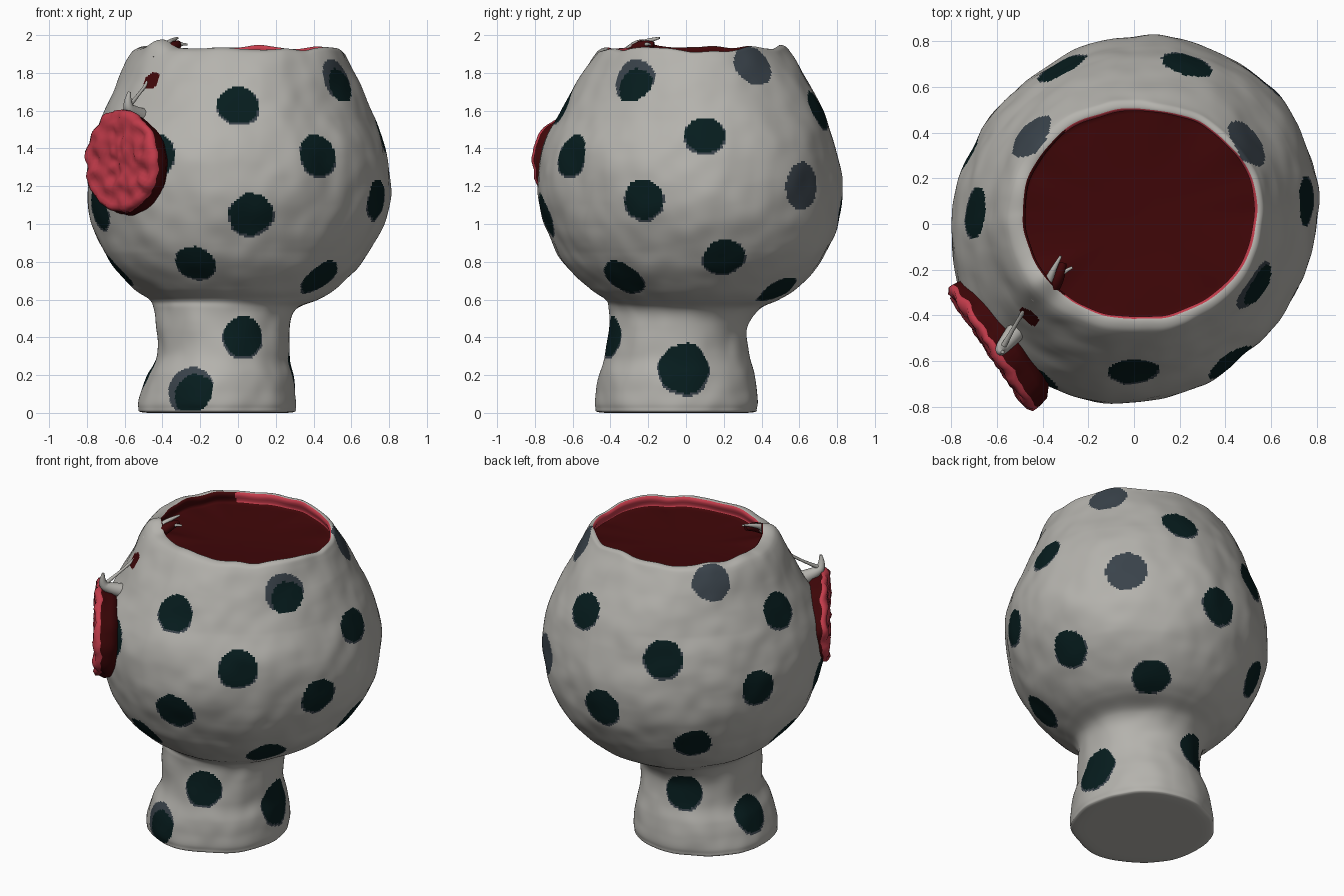
import bpy, bmesh, math
from mathutils import Vector, noise

if "Cube" in bpy.data.objects:
    bpy.data.objects.remove(bpy.data.objects["Cube"])

def material(name, rgb):
    m = bpy.data.materials.new(name)
    m.diffuse_color = (*rgb, 1)
    m.use_nodes = True
    m.node_tree.nodes["Principled BSDF"].inputs["Base Color"].default_value = m.diffuse_color
    return m

GREY = material("warm_grey", (0.46, 0.45, 0.42))
TEAL = material("dark_teal", (0.002, 0.012, 0.013))
SLATE = material("slate", (0.042, 0.056, 0.070))
DARK = material("dark_red", (0.050, 0.002, 0.0025))
ROSE = material("rose_red", (0.55, 0.045, 0.07))

def finish(name, bm, mats):
    bmesh.ops.recalc_face_normals(bm, faces=bm.faces[:])
    me = bpy.data.meshes.new(name)
    bm.to_mesh(me)
    bm.free()
    for m in mats:
        me.materials.append(m)
    for p in me.polygons:
        p.use_smooth = True
    ob = bpy.data.objects.new(name, me)
    bpy.context.collection.objects.link(ob)
    return ob

# Cup profile: z, centre x, centre y, radius x, radius y (foot, bowl, rim)
OUTER = [
    (0.00, -.11, -.05, .01, .01), (0.00, -.11, -.05, .37, .37), (0.03, -.11, -.05, .42, .42),
    (0.12, -.10, -.05, .41, .42), (0.20, -.09, -.05, .39, .41), (0.30, -.08, -.045, .35, .385),
    (0.45, -.08, -.045, .355, .365), (0.55, -.065, -.01, .375, .395), (0.60, -.02, .04, .44, .46),
    (0.66, -.02, .04, .53, .55), (0.80, -.01, .03, .67, .68), (1.00, 0, .03, .77, .77),
    (1.20, 0, .02, .80, .80), (1.40, 0, .015, .775, .775), (1.60, 0, .03, .70, .69),
    (1.80, 0, .035, .615, .585), (1.90, .005, .035, .57, .525), (1.93, .015, .04, .545, .498)]
# Inside of the rim down to the gently dished filling
INNER = [
    (1.935, .025, .045, .515, .465), (1.915, .025, .045, .503, .455), (1.87, .025, .045, .515, .465),
    (1.86, .025, .045, .46, .41), (1.845, .02, .04, .2, .2), (1.84, .02, .04, .01, .01)]
PROFILE = OUTER + INNER
SEG = 330

def catmull(a, b, c, d, t):
    return [0.5 * (2*q + (r-p)*t + (2*p-5*q+4*r-s)*t*t + (3*q-p-3*r+s)*t**3)
            for p, q, r, s in zip(a, b, c, d)]

rows, outer_count = [], 0
for i in range(len(PROFILE) - 1):
    k = [PROFILE[max(0, min(len(PROFILE)-1, i+o))] for o in (-1, 0, 1, 2)]
    length = math.dist((k[1][0], k[1][3]), (k[2][0], k[2][3]))
    n = max(3, round(length / (0.011 if 1 <= i < len(OUTER) - 1 else 0.05)))
    rows += [catmull(*k, j / n) for j in range(n)]
    if i == len(OUTER) - 1:
        outer_count = len(rows)
rows.append(PROFILE[-1])

def bump(a, degrees, width):
    d = (a - math.radians(degrees) + math.pi) % (2*math.pi) - math.pi
    return math.exp(-(d / width)**2)

def surface(row, a):
    z, cx, cy, rx, ry = row
    p = Vector((cx + rx*math.cos(a), cy + ry*math.sin(a), max(0, z)))
    lump = (0.014 * noise.noise(p * 4) + 0.006 * noise.noise(p * 9)) * min(1, rx / .4)
    # the bowl is slightly squeezed along one diagonal
    lump += 0.03 * math.sin(2*a) * max(0, min(1, (z - .55) / .3, (1.95 - z) / .4))
    p.x += lump * math.cos(a)
    p.y += lump * math.sin(a)
    # wavy rim with two dips and one torn peak
    top = max(0, min(1, (z - 1.75) / 0.18)) * min(1, rx / .5)**4
    p.z += top * (0.018 * noise.noise(Vector((math.cos(a)*3, math.sin(a)*3, 5)))
                  + 0.035 * bump(a, 217, .14) - 0.03 * bump(a, 8, .4) - .015 * bump(a, 290, .5))
    return p

# Painted spots: x, y, z, radius
TEAL_SPOTS = [
    (0, -.63, 1.62, .115), (.42, -.6, 1.35, .12), (.07, -.74, 1.05, .12), (-.22, -.6, .78, .115),
    (.45, -.34, .71, .12), (.72, -.22, 1.12, .115), (-.42, -.62, 1.35, .125), (-.72, -.3, 1.07, .11),
    (-.63, -.1, .75, .11), (.77, .10, 1.46, .11), (.69, .21, .82, .115), (.27, .48, .64, .115),
    (.23, .69, 1.60, .115), (-.32, .69, 1.42, .12), (-.68, .05, 1.60, .115), (-.74, .3, 1.2, .11),
    (.03, .79, 1.07, .12), (-.45, .57, .87, .115), (.03, -.4, .40, .115), (.27, -.01, .23, .14),
    (-.2, .31, .39, .115), (-.48, .01, .21, .12)]
MIXED_SPOTS = [(.52, -.27, 1.76, .12), (-.25, -.42, .12, .13)]
SLATE_SPOTS = [(.54, .58, 1.2, .125), (-.42, .36, 1.85, .115), (.49, .35, 1.84, .115)]
TEAR_SPOTS = [(-.43, -.38, 1.755, .05)]

def snap(s):
    row = min(rows[10:outer_count], key=lambda r: abs(r[0] - s[2]) + (r[3] < .3))
    return surface(row, math.atan2((s[1]-row[2]) / row[4], (s[0]-row[1]) / row[3]))

spots = []                                            # centre, radius, material; last match wins
for s in TEAL_SPOTS:
    c = snap(s)
    spots += [(c, s[3], 2), (c + Vector((0, 0, .008)), s[3] * .95, 1)]
for s in MIXED_SPOTS:
    c = snap(s)
    spots += [(c, s[3], 2), (c + Vector((.03, 0, -.03)), s[3] * .87, 1)]
spots += [(snap(s), s[3], 2) for s in SLATE_SPOTS]
spots += [(snap(s), s[3], 3) for s in TEAR_SPOTS]

def spot_material(p):
    result = 0
    for c, r, m in spots:
        if abs(p.z - c.z) < r * 1.2 and abs(p.x - c.x) < r * 1.2:
            wobble = 1 + 0.08 * noise.noise(p * 12)
            if (p - c).length < r * wobble and (m != 1 or result == 2):
                result = m
    return result

# Cup: foot, bowl, rim and filling as one skin
bm = bmesh.new()
grid = [[bm.verts.new(surface(r, 2*math.pi*j/SEG)) for j in range(SEG)] for r in rows]
for i in range(len(rows) - 1):
    for j in range(SEG):
        k = (j + 1) % SEG
        f = bm.faces.new((grid[i][j], grid[i][k], grid[i+1][k], grid[i+1][j]))
        c = f.calc_center_median()
        if i < outer_count:
            f.material_index = spot_material(c) if c.z > 0.01 else 0
        else:
            f.material_index = 4 if rows[i][0] > 1.872 and c.x > -0.3 else 3
bm.faces.new(grid[0])
bm.faces.new(grid[-1]).material_index = 3
finish("spotted_cup", bm, [GREY, TEAL, SLATE, DARK, ROSE])

# Crumpled round seal on the front left: lumpy rose face, dark backing
centre = Vector((-.625, -.55, 1.335))
out = Vector((-.83, -.56, 0)).normalized()
side = Vector((.56, -.83, 0)).normalized()
up = Vector((0, 0, 1))
RINGS = [(q / 14, .012, 0) for q in range(1, 14)] + [
    (1, -.005, 0), (1.0, -.025, 0), (.99, -.045, 1), (.96, -.085, 1), (.8, -.13, 1)]
bm = bmesh.new()
seal = []
for q, depth, dark in RINGS:
    ring = []
    for j in range(72):
        a = 2 * math.pi * j / 72
        edge = 1 + .05 * noise.noise(Vector((math.cos(a)*3, math.sin(a)*3, 1)))
        p = centre + side * (.325*q*edge*math.cos(a)) + up * (.27*q*edge*math.sin(a) - .02*dark)
        lump = 0 if dark else .022 * noise.noise(p * 16)
        ring.append(bm.verts.new(p + out * (depth + lump)))
    seal.append(ring)
for i in range(len(seal) - 1):
    for j in range(72):
        k = (j + 1) % 72
        f = bm.faces.new((seal[i][j], seal[i][k], seal[i+1][k], seal[i+1][j]))
        f.material_index = RINGS[i+1][2]
bm.faces.new(seal[0])
bm.faces.new(seal[-1]).material_index = 1
finish("crumpled_seal", bm, [ROSE, DARK])

# Torn strands between the seal and the rim: x, y, z, radius
def strand(name, pts, mat):
    cu = bpy.data.curves.new(name, "CURVE")
    cu.dimensions = "3D"
    cu.bevel_depth = 1
    cu.bevel_resolution = 3
    cu.use_fill_caps = True
    sp = cu.splines.new("NURBS")
    sp.points.add(len(pts) - 1)
    for p, (x, y, z, r) in zip(sp.points, pts):
        p.co = (x, y, z, 1)
        p.radius = r
    sp.use_endpoint_u = True
    sp.order_u = 3
    cu.materials.append(mat)
    ob = bpy.data.objects.new(name, cu)
    bpy.context.collection.objects.link(ob)
    bpy.ops.object.select_all(action="DESELECT")
    ob.select_set(True)
    bpy.context.view_layer.objects.active = ob
    bpy.ops.object.convert(target="MESH")

strand("seal_hook", [(-.49, -.44, 1.56, .05), (-.56, -.52, 1.59, .035), (-.59, -.56, 1.63, .025),
                     (-.575, -.56, 1.70, .008)], GREY)
strand("thin_thread", [(-.58, -.55, 1.62, .014), (-.53, -.46, 1.68, .007), (-.47, -.36, 1.76, .01),
                       (-.41, -.28, 1.84, .03)], GREY)
strand("rim_spike", [(-.43, -.31, 1.86, .04), (-.38, -.27, 1.93, .025), (-.36, -.21, 1.97, .014),
                     (-.32, -.14, 1.985, .006)], GREY)
strand("rim_tine", [(-.38, -.27, 1.91, .02), (-.33, -.22, 1.96, .012), (-.27, -.19, 1.95, .006)], GREY)
strand("rim_tear", [(-.37, -.30, 1.90, .03), (-.33, -.24, 1.955, .035), (-.31, -.17, 1.95, .015)], DARK)
